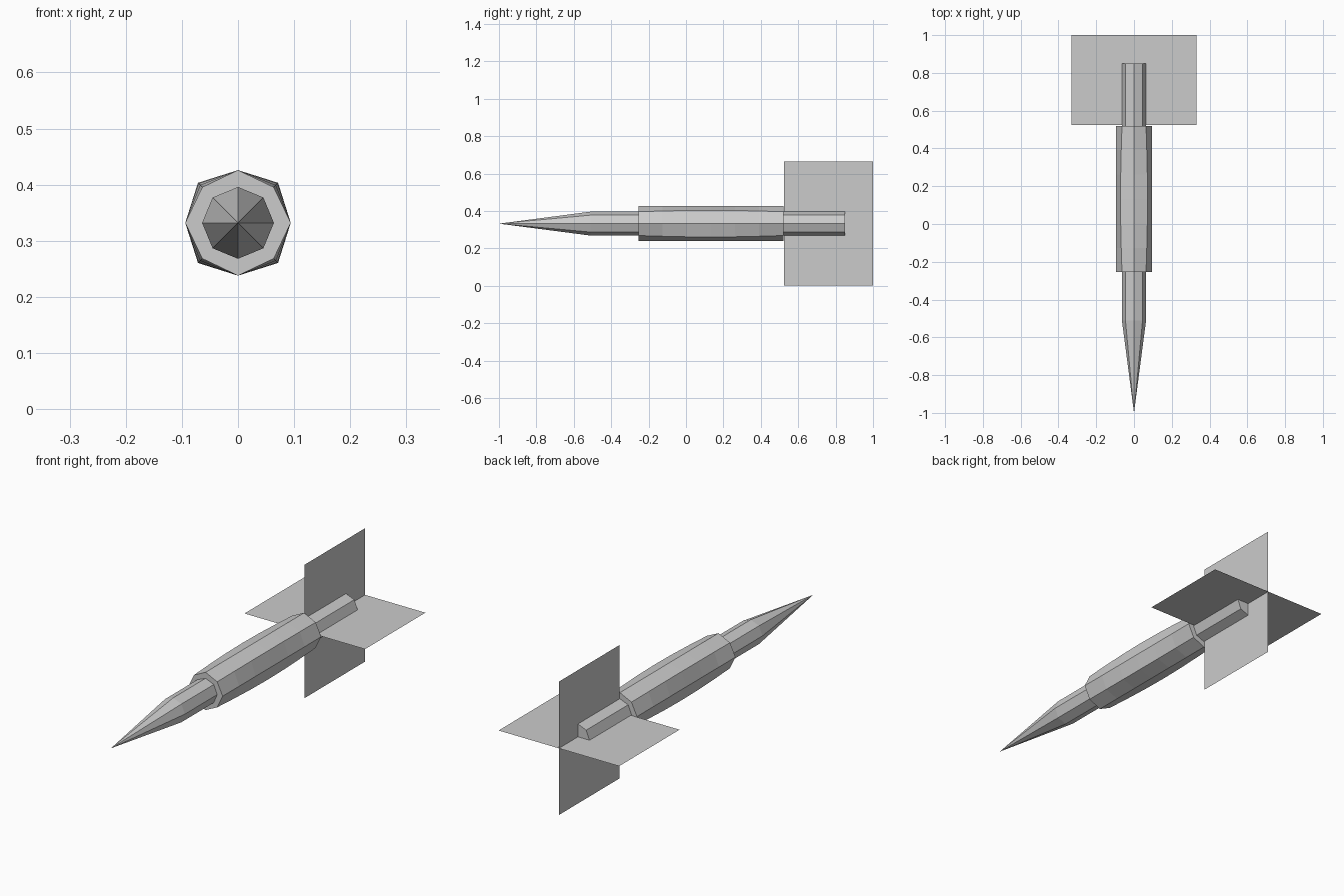
import bpy, bmesh
from math import cos, sin, pi

cube = bpy.data.objects.get("Cube")
if cube:
    bpy.data.objects.remove(cube, do_unlink=True)

AXIS_Z = 0.332
SIDES = 8

grey = bpy.data.materials.new("light_grey")
grey.use_nodes = True
colour = (0.6, 0.6, 0.6, 1)
grey.diffuse_color = colour
grey.node_tree.nodes["Principled BSDF"].inputs["Base Color"].default_value = colour


def add_object(name, bm):
    mesh = bpy.data.meshes.new(name)
    bm.to_mesh(mesh)
    bm.free()
    mesh.materials.append(grey)
    obj = bpy.data.objects.new(name, mesh)
    obj.location.z = AXIS_Z
    bpy.context.collection.objects.link(obj)
    return obj


def octagonal_tube(name, stations):
    """Skin octagons along y; each station is (y, radius, diagonal radius)."""
    bm = bmesh.new()
    rings = []
    for y, radius, diagonal in stations:
        ring = []
        for i in range(SIDES):
            r = diagonal if i % 2 else radius
            a = 2 * pi * i / SIDES
            ring.append(bm.verts.new((r * cos(a), y, r * sin(a))))
        rings.append(ring)
    for a, b in zip(rings, rings[1:]):
        for i in range(SIDES):
            j = (i + 1) % SIDES
            bm.faces.new((a[i], a[j], b[j], b[i]))
    bm.faces.new(rings[0])
    bm.faces.new(rings[-1])
    # Collapse any pointed end and orient the shell
    bmesh.ops.remove_doubles(bm, verts=bm.verts[:], dist=0.0005)
    bmesh.ops.recalc_face_normals(bm, faces=bm.faces[:])
    return add_object(name, bm)


def fin(name, vertical):
    """Paper-thin rectangular sheet through the axis."""
    bm = bmesh.new()
    span, front, back = 0.332, 0.525, 1.0
    corners = [(-span, front), (span, front), (span, back), (-span, back)]
    bm.faces.new([bm.verts.new((0, y, s) if vertical else (s, y, 0))
                  for s, y in corners])
    return add_object(name, bm)


# Pointed slender core running from the nose to the exhaust
octagonal_tube("nose_and_core", [
    (-1.0, 0, 0), (-0.51, 0.064, 0.064), (0.85, 0.064, 0.064)])

# Thick mid-body whose diagonal edges swell slightly in the middle
front, back, steps = -0.255, 0.52, 6
octagonal_tube("main_body", [
    (front + (back - front) * i / steps, 0.094,
     0.09 + 0.011 * sin(pi * i / steps)) for i in range(steps + 1)])

# Crossed tail fins
fin("vertical_tail_fin", True)
fin("horizontal_tail_fin", False)
